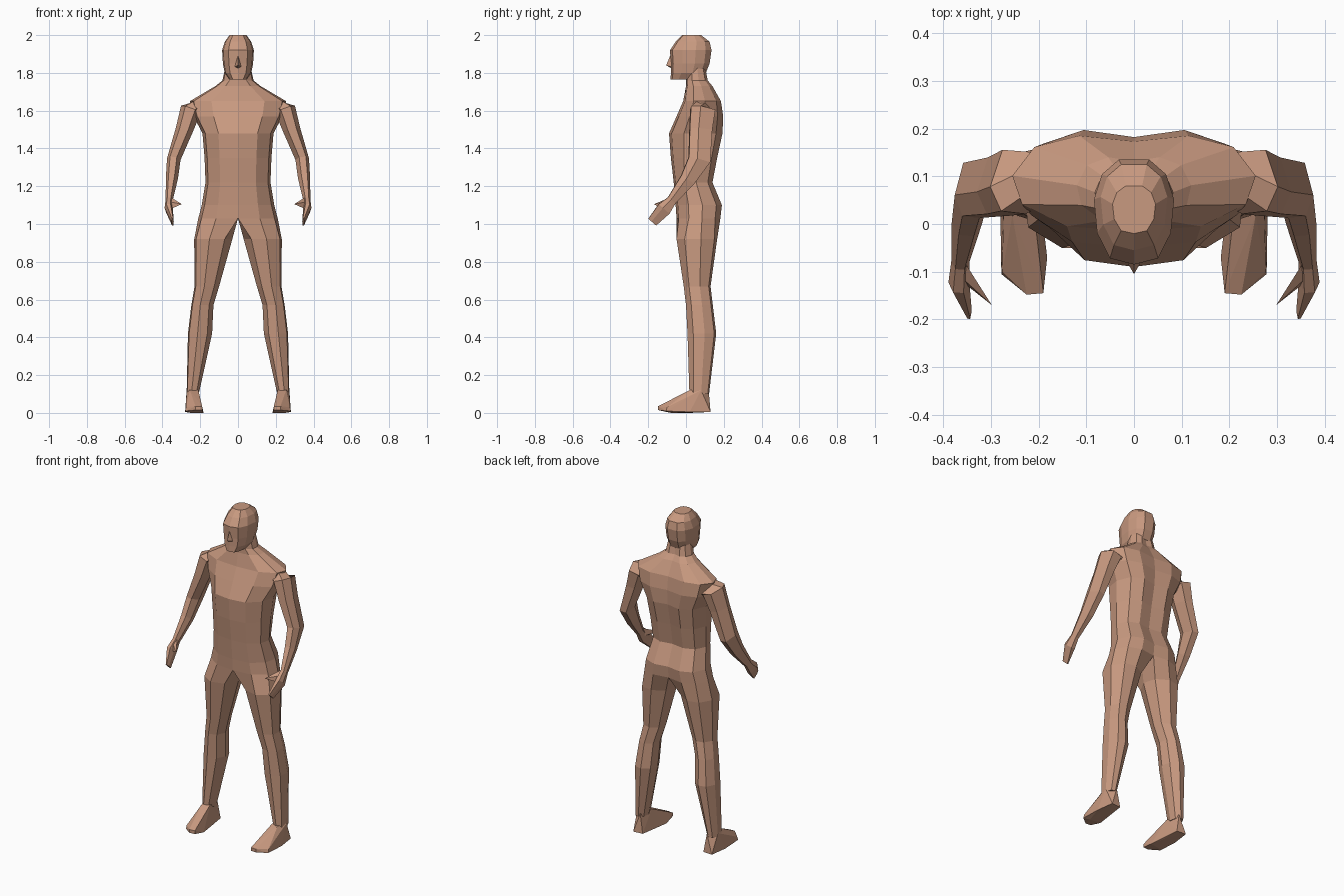
import bpy, bmesh
from mathutils import Vector

if "Cube" in bpy.data.objects:
    bpy.data.objects.remove(bpy.data.objects["Cube"])

skin = bpy.data.materials.new("skin")
skin.diffuse_color = (0.58, 0.32, 0.215, 1)
skin.use_nodes = True
skin.node_tree.nodes["Principled BSDF"].inputs["Base Color"].default_value = skin.diffuse_color

# Cross-section templates: (across 0..1, front-to-back 0..1)
TORSO = [(0, 0), (.55, .05), (.92, .28), (1, .58), (.82, .88), (.45, 1), (0, .94), (0, .5)]
LEG = [(.2, .1), (.6, 0), (.95, .2), (1, .6), (.8, .93), (.45, 1), (.1, .8), (0, .45)]
HEAD = [(0, 0), (.6, .06), (.92, .3), (1, .62), (.8, .86), (.38, 1), (0, 1), (0, .5)]
ARM = [(1, .2), (.55, .9), (-.45, .95), (-1, .2), (-.6, -.85), (.5, -.9)]


def finish(name, bm, recalc=True):
    """Turn a bmesh of the +x half into a mirrored, flat-shaded object."""
    seam = [f for f in bm.faces if all(abs(v.co.x) < 1e-5 for v in f.verts)]
    bmesh.ops.delete(bm, geom=seam, context='FACES')
    if recalc:
        bmesh.ops.recalc_face_normals(bm, faces=bm.faces)
    mesh = bpy.data.meshes.new(name)
    bm.to_mesh(mesh)
    bm.free()
    mesh.materials.append(skin)
    ob = bpy.data.objects.new(name, mesh)
    bpy.context.collection.objects.link(ob)
    mod = ob.modifiers.new("mirror", 'MIRROR')
    mod.use_mirror_merge = True
    mod.merge_threshold = 0.0005
    return ob


def loft(name, rings, recalc):
    """Skin a list of point rings and cap both ends."""
    bm = bmesh.new()
    rows = [[bm.verts.new(p) for p in ring] for ring in rings]
    n = len(rows[0])
    for a, b in zip(rows, rows[1:]):
        for j in range(n):
            k = (j + 1) % n
            bm.faces.new((a[j], b[j], b[k], a[k]))
    bm.faces.new(rows[0])
    bm.faces.new(rows[-1][::-1])
    return finish(name, bm, recalc)


def level(template, z, x0, x1, y0, y1):
    """Horizontal ring fitted to an x and y range."""
    return [(x0 + u * (x1 - x0), y0 + v * (y1 - y0), z) for u, v in template]


def hull(name, points):
    bm = bmesh.new()
    for p in points:
        bm.verts.new(p)
    res = bmesh.ops.convex_hull(bm, input=bm.verts)
    loose = [v for v in bm.verts if not v.link_faces]
    bmesh.ops.delete(bm, geom=loose, context='VERTS')
    return finish(name, bm)


# Neck, torso and legs in one skin: z, inner x, outer x, front y, back y
torso = [
    (1.84, 0, .066, 0, .10),
    (1.76, 0, .082, 0, .115),
    (1.73, 0, .12, 0, .14),
    (1.65, 0, .255, -.015, .185),
    (1.57, 0, .235, -.05, .197),
    (1.48, 0, .188, -.09, .193),
    (1.35, 0, .177, -.08, .165),
    (1.22, 0, .172, -.065, .14),
    (1.10, 0, .192, -.055, .19),
    (1.03, 0, .21, -.05, .182),
]
leg = [
    (.92, .03, .232, -.05, .165),
    (.67, .10, .23, -.012, .13),
    (.57, .13, .247, 0, .142),
    (.42, .137, .265, .008, .16),
    (.10, .208, .272, .018, .122),
]
loft("body", [level(TORSO, *r) for r in torso] + [level(LEG, *r) for r in leg], False)

# Head
head = [
    (2.0, 0, .045, -.02, .08),
    (1.965, 0, .07, -.055, .125),
    (1.92, 0, .084, -.085, .135),
    (1.85, 0, .08, -.08, .125),
    (1.80, 0, .07, -.08, .105),
    (1.765, 0, .045, -.082, .06),
]
loft("head", [level(HEAD, *r) for r in head], False)
hull("nose", [(x, y, z) for s in (-1, 1) for x, y, z in
              [(0, -.105, 1.84), (s * .02, -.07, 1.83), (0, -.08, 1.90), (0, -.07, 1.82)]])

# Arms and hands: centre, half width across x, half depth
arm = [
    ((.20, .095, 1.61), .05, .06),
    ((.25, .09, 1.605), .055, .072),
    ((.283, .08, 1.50), .047, .066),
    ((.340, .072, 1.34), .036, .064),
    ((.350, .01, 1.235), .032, .045),
    ((.364, -.075, 1.125), .019, .028),
    ((.367, -.115, 1.08), .022, .042),
    ((.346, -.178, 1.01), .006, .03),
]
centres = [Vector(c) for c, _, _ in arm]
rings = []
for i, (c, w, d) in enumerate(arm):
    t = centres[min(i + 1, len(arm) - 1)] - centres[max(i - 1, 0)]
    t.x *= .5
    t.normalize()
    across = (Vector((1, 0, 0)) - t * t.x).normalized()
    deep = t.cross(across)
    rings.append([centres[i] + across * u * w + deep * v * d for u, v in ARM])
loft("arm", rings, True)

# Thumbs
hull("thumb", [(.352, -.085, 1.14), (.352, -.09, 1.09), (.375, -.10, 1.12),
               (.355, -.125, 1.08), (.298, -.17, 1.105)])

# Feet
hull("foot", [
    (.21, .03, .12), (.255, .018, .12), (.272, .08, .12), (.225, .12, .12),
    (.205, .125, .005), (.265, .13, .005), (.28, .02, .005), (.278, -.105, .01),
    (.225, -.148, .015), (.19, -.145, .015), (.225, -.148, .035), (.19, -.145, .035),
    (.276, -.10, .03), (.182, -.07, 0), (.2, .02, 0), (.25, -.08, 0),
])
